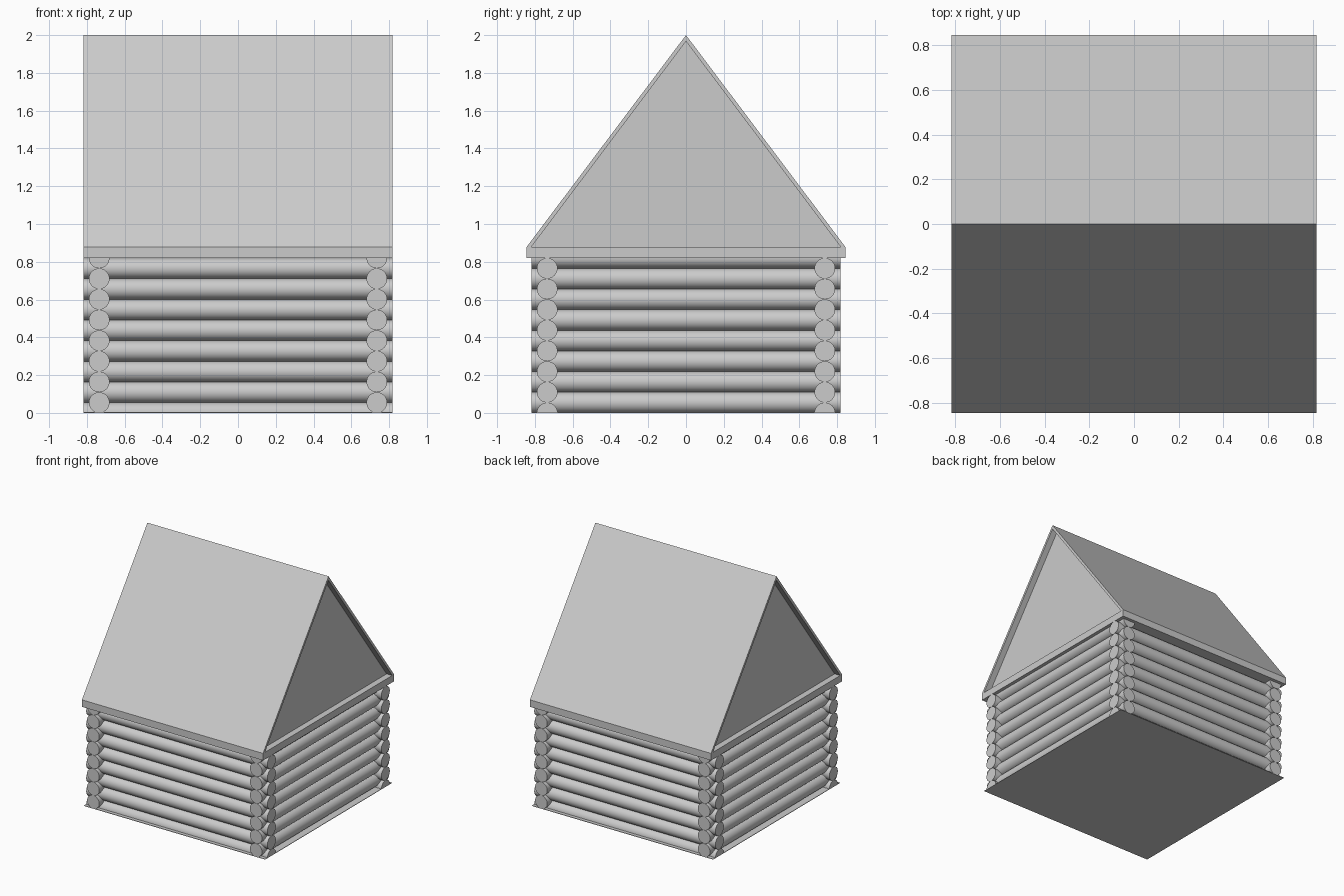
import bpy, bmesh, math
from mathutils import Matrix, Vector

HALF = 0.818          # half length of each log
WALL = 0.735          # distance of log axes from the centre
WALL_TOP = 0.82
PITCH = WALL_TOP / 7.5
RADIUS = PITCH / 2
EAVE, EAVE_TOP, APEX = 0.845, 0.877, 2.0
RECESS = 0.05

if "Cube" in bpy.data.objects:
    bpy.data.objects.remove(bpy.data.objects["Cube"], do_unlink=True)


def add_object(name, bm, smooth=False):
    bmesh.ops.recalc_face_normals(bm, faces=bm.faces)
    mesh = bpy.data.meshes.new(name)
    bm.to_mesh(mesh)
    bm.free()
    obj = bpy.data.objects.new(name, mesh)
    bpy.context.collection.objects.link(obj)
    if smooth:
        bpy.ops.object.select_all(action='DESELECT')
        obj.select_set(True)
        bpy.context.view_layer.objects.active = obj
        bpy.ops.object.shade_smooth_by_angle(angle=math.radians(40))
    return obj


def trim(bm, z, direction):
    geom = bm.verts[:] + bm.edges[:] + bm.faces[:]
    cut = bmesh.ops.bisect_plane(bm, geom=geom, plane_co=(0, 0, z),
                                 plane_no=(0, 0, direction), clear_outer=True)
    edges = [e for e in cut["geom_cut"] if isinstance(e, bmesh.types.BMEdge)]
    bmesh.ops.contextual_create(bm, geom=edges)


def add_log(name, axis, side, z):
    bm = bmesh.new()
    bmesh.ops.create_cone(bm, cap_ends=True, segments=32, radius1=RADIUS,
                          radius2=RADIUS, depth=2 * HALF)
    if axis == "X":
        turn, place = Matrix.Rotation(math.pi / 2, 4, 'Y'), Vector((0, side * WALL, z))
    else:
        turn, place = Matrix.Rotation(math.pi / 2, 4, 'X'), Vector((side * WALL, 0, z))
    bm.transform(Matrix.Translation(place) @ turn)
    # Half logs finish the bottom and top courses
    if z < RADIUS * 0.5:
        trim(bm, 0, -1)
    if z > WALL_TOP - RADIUS * 0.5:
        trim(bm, WALL_TOP, 1)
    add_object(name, bm, smooth=True)


# Floor plate
bm = bmesh.new()
bmesh.ops.create_cube(bm, size=1)
bm.transform(Matrix.Translation((0, 0, 0.002)) @ Matrix.Diagonal((2 * HALF, 2 * HALF, 0.004, 1)))
add_object("floor", bm)

# Interlocking log walls
for i in range(8):
    for side, x_name, y_name in ((-1, "front", "right"), (1, "back", "left")):
        add_log(f"{x_name}_wall_log_{i + 1}", "X", side, i * PITCH)
        add_log(f"{y_name}_wall_log_{i + 1}", "Y", side, (i + 0.5) * PITCH)

# Roof: gabled prism with a recessed triangle in each end
bm = bmesh.new()
outer = [(-EAVE, WALL_TOP), (EAVE, WALL_TOP), (EAVE, EAVE_TOP), (0, APEX), (-EAVE, EAVE_TOP)]
inner = [(-0.82, EAVE_TOP), (0.82, EAVE_TOP), (0, 1.967)]


def ring(points, x):
    return [bm.verts.new((x, y, z)) for y, z in points]


def bridge(a, b):
    for i in range(len(a)):
        j = (i + 1) % len(a)
        bm.faces.new((a[i], a[j], b[j], b[i]))


ends = []
for side in (-1, 1):
    rim = ring(outer, side * HALF)
    lip = ring(inner, side * HALF)
    gable = ring(inner, side * (HALF - RECESS))
    # Bargeboards and tie beam around the recess
    bm.faces.new((rim[0], rim[1], rim[2], lip[1], lip[0], rim[4]))
    bm.faces.new((rim[2], rim[3], lip[2], lip[1]))
    bm.faces.new((rim[3], rim[4], lip[0], lip[2]))
    bridge(lip, gable)
    bm.faces.new(gable)
    ends.append(rim)
bridge(*ends)
add_object("roof", bm)
